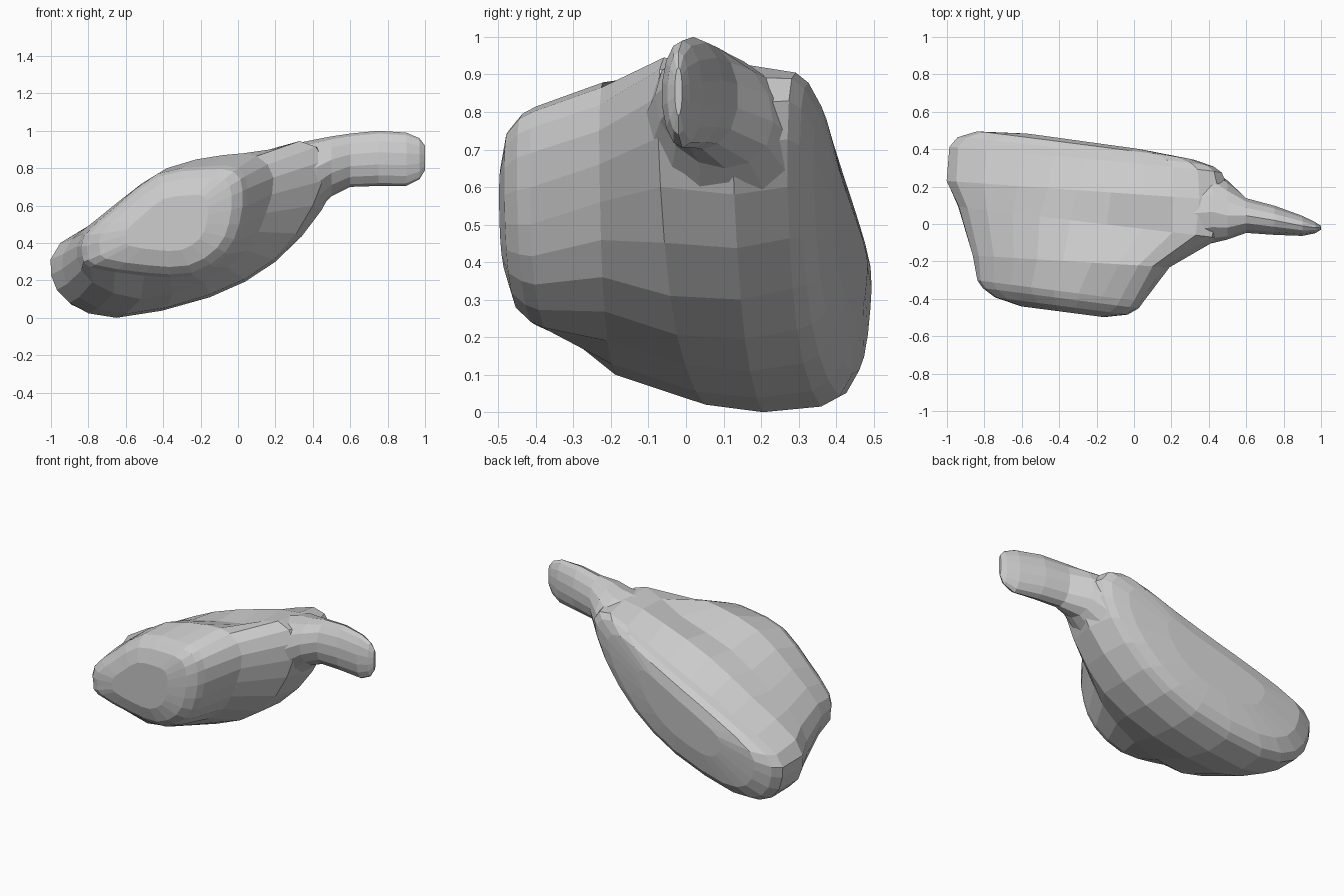
import bpy, math
from mathutils import Vector

if "Cube" in bpy.data.objects:
    bpy.data.objects.remove(bpy.data.objects["Cube"])


def smooth_loop(pts, per=2):
    """Closed spline through the control points."""
    n, out = len(pts), []
    for i in range(n):
        a, b, c, d = (Vector(pts[(i + k) % n]) for k in (-1, 0, 1, 2))
        for s in range(per):
            t = s / per
            out.append(0.5 * (2 * b + (c - a) * t + (2 * a - 5 * b + 4 * c - d) * t * t
                              + (3 * b - a - 3 * c + d) * t ** 3))
    return out


def loft(name, rings):
    """Skin a stack of equal-sized rings and close both ends."""
    n = len(rings[0])
    verts = [v for r in rings for v in r]
    faces = []
    for r in range(len(rings) - 1):
        for i in range(n):
            j = (i + 1) % n
            faces.append((r * n + i, r * n + j, (r + 1) * n + j, (r + 1) * n + i))
    for base, ring in ((0, rings[0]), ((len(rings) - 1) * n, rings[-1])):
        c = len(verts)
        verts.append(sum((Vector(v) for v in ring), Vector()) / n)
        for i in range(n):
            j = (i + 1) % n
            faces.append((base + j, base + i, c) if base == 0 else (base + i, base + j, c))
    me = bpy.data.meshes.new(name)
    me.from_pydata([tuple(v) for v in verts], [], faces)
    me.update()
    ob = bpy.data.objects.new(name, me)
    bpy.context.collection.objects.link(ob)
    bpy.context.view_layer.objects.active = ob
    ob.select_set(True)
    bpy.ops.object.mode_set(mode='EDIT')
    bpy.ops.mesh.select_all(action='SELECT')
    bpy.ops.mesh.normals_make_consistent(inside=False)
    bpy.ops.object.mode_set(mode='OBJECT')
    ob.select_set(False)
    return ob


# body: x/z outlines from the back to the front
back = [(-.98, .23), (-.94, .37), (-.6, .53), (-.27, .66), (.05, .79), (.34, .905),
        (.47, .83), (.40, .60), (.17, .33), (-.17, .13), (-.65, .015), (-.89, .07)]
mid_back = [(-1, .23), (-.95, .40), (-.62, .58), (-.3, .745), (.05, .865), (.35, .93),
            (.53, .82), (.45, .58), (.2, .30), (-.15, .11), (-.65, 0), (-.9, .08)]
middle = [(-.94, .26), (-.89, .42), (-.65, .575), (-.34, .745), (.05, .84), (.33, .945),
          (.46, .84), (.40, .60), (.19, .31), (-.15, .125), (-.6, .02), (-.85, .11)]
mid_front = [(-.86, .32), (-.83, .45), (-.64, .62), (-.38, .80), (-.08, .87), (.1, .865),
             (.19, .75), (.15, .56), (.05, .36), (-.18, .19), (-.52, .10), (-.78, .19)]
front = [(-.83, .33), (-.82, .44), (-.66, .59), (-.43, .77), (-.17, .81), (0, .80),
         (.05, .69), (.03, .5), (-.05, .34), (-.24, .225), (-.5, .225), (-.79, .27)]


def slanted(outline, a, b, c=0.0):
    return [Vector((p.x, a + b * p.x + c * p.y, p.y)) for p in smooth_loop(outline)]


def cap(ring, steps, lean):
    """Shrinking rings that bulge the end face outwards."""
    c = sum(ring, Vector()) / len(ring)
    out = []
    for scale, push in steps:
        out.append([])
        for v in ring:
            p = c + (v - c) * scale
            p.y += push * (0.75 + lean * p.x)
            out[-1].append(p)
    return out


b = slanted(back, .287, -.112, .048)
f = slanted(front, -.41, -.13)
back_cap = cap(b, [(.94, .05), (.8, .09), (.45, .115)], -.4)
front_cap = cap(f, [(.94, -.05), (.8, -.105), (.5, -.145)], 0)
loft("body", back_cap[::-1] + [b, slanted(mid_back, .16, -.07), slanted(middle, -.02, -.12),
                               slanted(mid_front, -.22, -.06), f] + front_cap)

# neck and flat tip: x, y min, y max, z min, z max
sections = [(.12, -.10, .22, .40, .86), (.3, -.13, .30, .48, .93), (.42, -.10, .29, .57, .955),
            (.5, -.08, .23, .65, .97), (.6, -.05, .14, .70, .985), (.75, -.06, .10, .705, 1),
            (.9, -.065, .045, .705, .99), (.97, -.05, .01, .74, .96), (1, -.03, -.01, .79, .92)]
rings = []
for x, y0, y1, z0, z1 in sections:
    rings.append([])
    for k in range(14):
        t = 2 * math.pi * k / 14 + math.pi / 2
        # the crest leans to the front
        lean = -.03 * math.sin(t) * min(1, (y1 - y0) / .2)
        rings[-1].append(Vector((x, (y0 + y1) / 2 + (y1 - y0) / 2 * math.cos(t) + lean * (x < .55),
                                 (z0 + z1) / 2 + (z1 - z0) / 2 * math.sin(t))))
loft("neck", rings)
